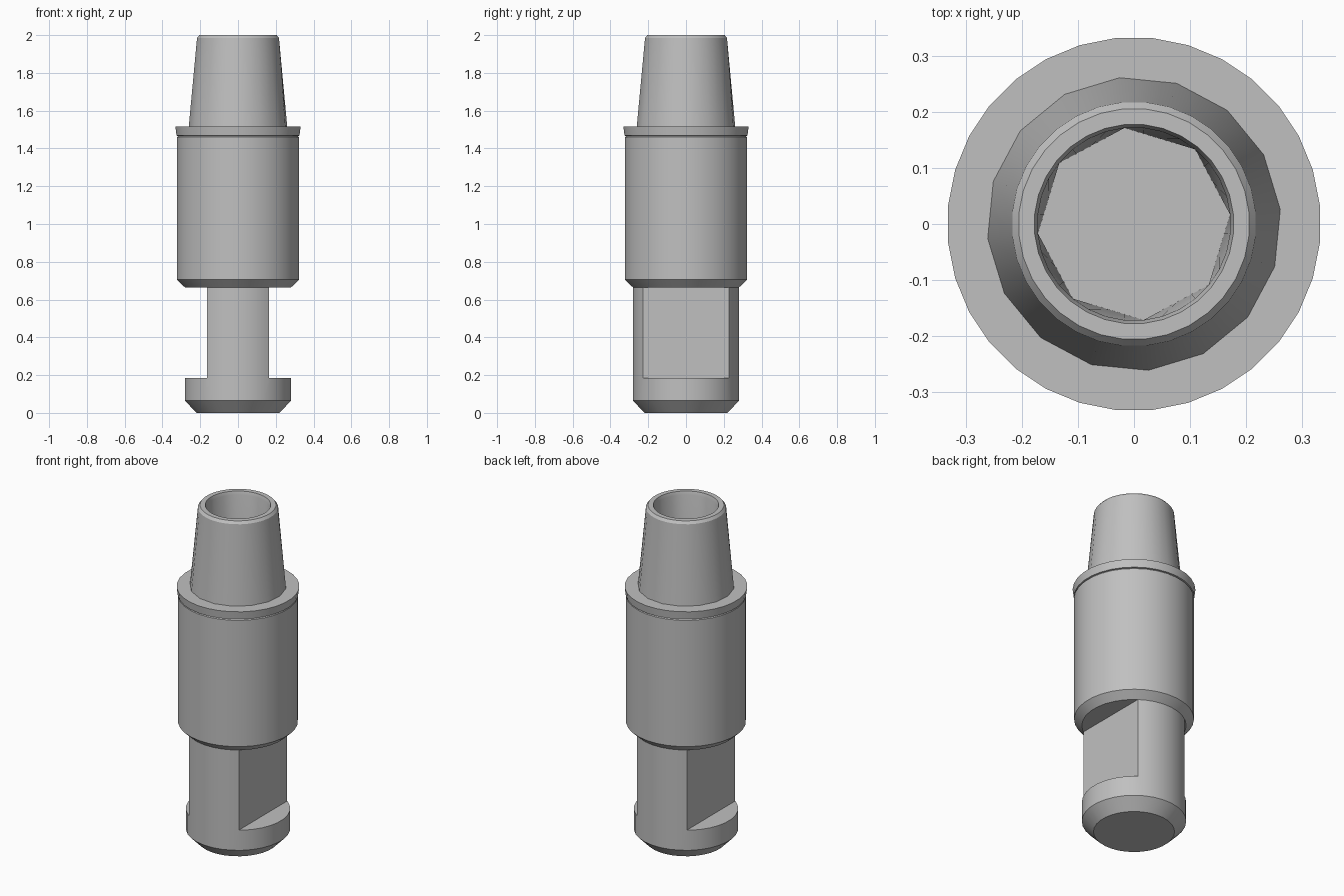
import bpy
import bmesh
from math import sin, cos, pi, radians

SEGMENTS = 32
TURN = pi / SEGMENTS

cube = bpy.data.objects.get("Cube")
if cube:
    bpy.data.objects.remove(cube, do_unlink=True)

steel = bpy.data.materials.new("grey_steel")
steel.use_nodes = True
colour = (0.527, 0.527, 0.527, 1)
steel.diffuse_color = colour
steel.node_tree.nodes["Principled BSDF"].inputs["Base Color"].default_value = colour


def lathe(name, profile):
    """Revolve (radius, height, sides) points; coarser rings lie on polygon chords."""
    bm = bmesh.new()
    rings = []
    for radius, z, sides in profile:
        if radius == 0:
            rings.append([bm.verts.new((0, 0, z))] * SEGMENTS)
            continue
        step = 2 * pi / sides
        ring = []
        for k in range(SEGMENTS):
            a = 2 * pi * k / SEGMENTS
            r = radius * cos(step / 2) / cos(a % step - step / 2)
            ring.append(bm.verts.new((r * cos(a + TURN), r * sin(a + TURN), z)))
        rings.append(ring)
    for low, high in zip(rings, rings[1:]):
        for k in range(SEGMENTS):
            n = (k + 1) % SEGMENTS
            corners = dict.fromkeys((low[k], low[n], high[n], high[k]))
            bm.faces.new(list(corners))
    bmesh.ops.recalc_face_normals(bm, faces=bm.faces)
    mesh = bpy.data.meshes.new(name)
    bm.to_mesh(mesh)
    bm.free()
    mesh.materials.append(steel)
    obj = bpy.data.objects.new(name, mesh)
    bpy.context.collection.objects.link(obj)
    return obj


def activate(obj):
    bpy.ops.object.select_all(action="DESELECT")
    obj.select_set(True)
    bpy.context.view_layer.objects.active = obj


S = SEGMENTS
# Lower shank with chamfered foot, its top buried in the sleeve
shank = lathe("shank", [
    (0, 0, S), (0.22, 0, S), (0.283, 0.065, S), (0.283, 0.68, S), (0, 0.68, S)])

# Two wrench flats cut into the shank
for side in (-1, 1):
    bpy.ops.mesh.primitive_cube_add(size=1, location=(side * 0.315, 0, 0.43))
    cutter = bpy.context.object
    cutter.name = "flat_cutter"
    cutter.hide_render = True
    cutter.scale = (0.3, 0.8, 0.49)
    bpy.context.view_layer.update()
    cut = shank.modifiers.new("wrench_flat", "BOOLEAN")
    cut.operation = "DIFFERENCE"
    cut.solver = "EXACT"
    cut.object = cutter
    activate(shank)
    bpy.ops.object.modifier_apply(modifier=cut.name)
    bpy.data.objects.remove(cutter, do_unlink=True)

# Sleeve, flared flange, tapered nose and bore in one turned profile
body = lathe("sleeve_and_nose", [
    (0, 0.665, S), (0.283, 0.665, S),                        # underside
    (0.325, 0.705, S), (0.325, 1.46, S), (0.319, 1.466, S),  # sleeve
    (0.327, 1.468, S), (0.333, 1.515, S),                    # flange
    (0.262, 1.515, S // 2), (0.218, 1.985, S),               # tapered nose
    (0.206, 2, S), (0.178, 2, S),                            # rim
    (0.172, 1.98, S), (0.172, 1.0, S // 4), (0, 1.0, S)])    # bore

for obj in (shank, body):
    activate(obj)
    bpy.ops.object.shade_smooth_by_angle(angle=radians(30))
